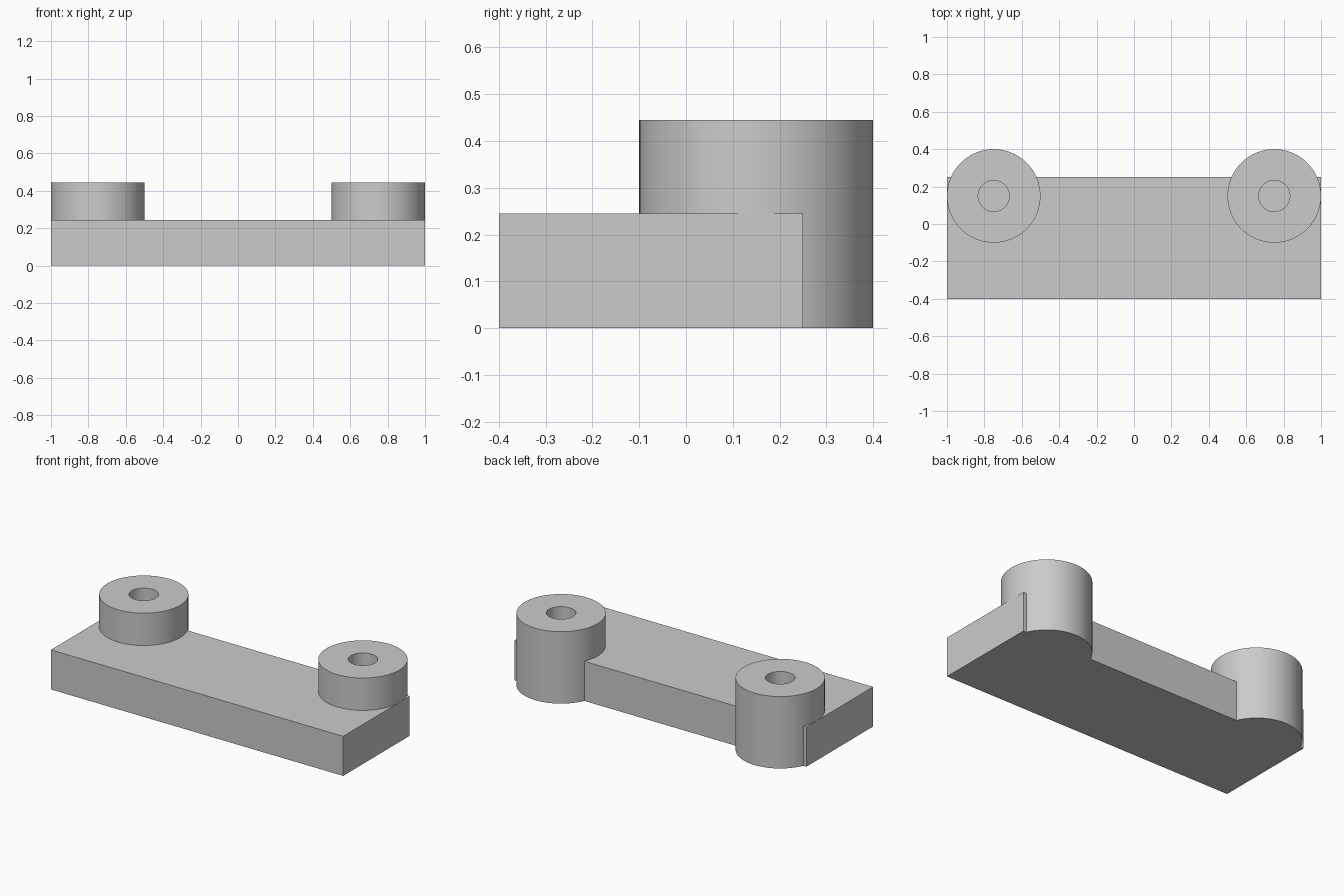
import bpy
import math

default = bpy.data.objects.get("Cube")
if default:
    bpy.data.objects.remove(default, do_unlink=True)

PLATE_TOP, BOSS_TOP = 0.245, 0.445
BOSS_X, BOSS_Y = 0.75, 0.15

grey = bpy.data.materials.new("light grey")
grey.use_nodes = True
grey.diffuse_color = (0.6, 0.6, 0.6, 1)
grey.node_tree.nodes["Principled BSDF"].inputs["Base Color"].default_value = grey.diffuse_color


def cylinder(name, x, radius, bottom, top):
    bpy.ops.mesh.primitive_cylinder_add(
        vertices=96, radius=radius, depth=top - bottom,
        location=(x, BOSS_Y, (bottom + top) / 2))
    obj = bpy.context.object
    obj.name = name
    obj.data.materials.append(grey)
    return obj


def combine(target, tool, operation):
    mod = target.modifiers.new(operation.title(), "BOOLEAN")
    mod.operation, mod.solver, mod.object = operation, "EXACT", tool
    bpy.context.view_layer.objects.active = target
    bpy.ops.object.modifier_apply(modifier=mod.name)
    bpy.data.objects.remove(tool, do_unlink=True)


# Flat rectangular plate
bpy.ops.mesh.primitive_cube_add(size=1, location=(0, -0.075, PLATE_TOP / 2))
bracket = bpy.context.object
bracket.name = "plate_with_bosses"
bracket.scale = (2, 0.65, PLATE_TOP)
bpy.ops.object.transform_apply(location=True, rotation=False, scale=True)
bracket.data.materials.append(grey)

# Round bosses at the back corners, each with a blind hole
for side, x in (("left", BOSS_X), ("right", -BOSS_X)):
    boss = cylinder(side + "_boss", x, 0.25, 0, BOSS_TOP)
    combine(bracket, boss, "UNION")
    bore = cylinder(side + "_bore", x, 0.083, PLATE_TOP + 0.002, BOSS_TOP + 0.1)
    combine(bracket, bore, "DIFFERENCE")

# Smooth round walls, sharp rims
bpy.ops.object.select_all(action="DESELECT")
bracket.select_set(True)
bpy.context.view_layer.objects.active = bracket
bpy.ops.object.shade_smooth_by_angle(angle=math.radians(30))
